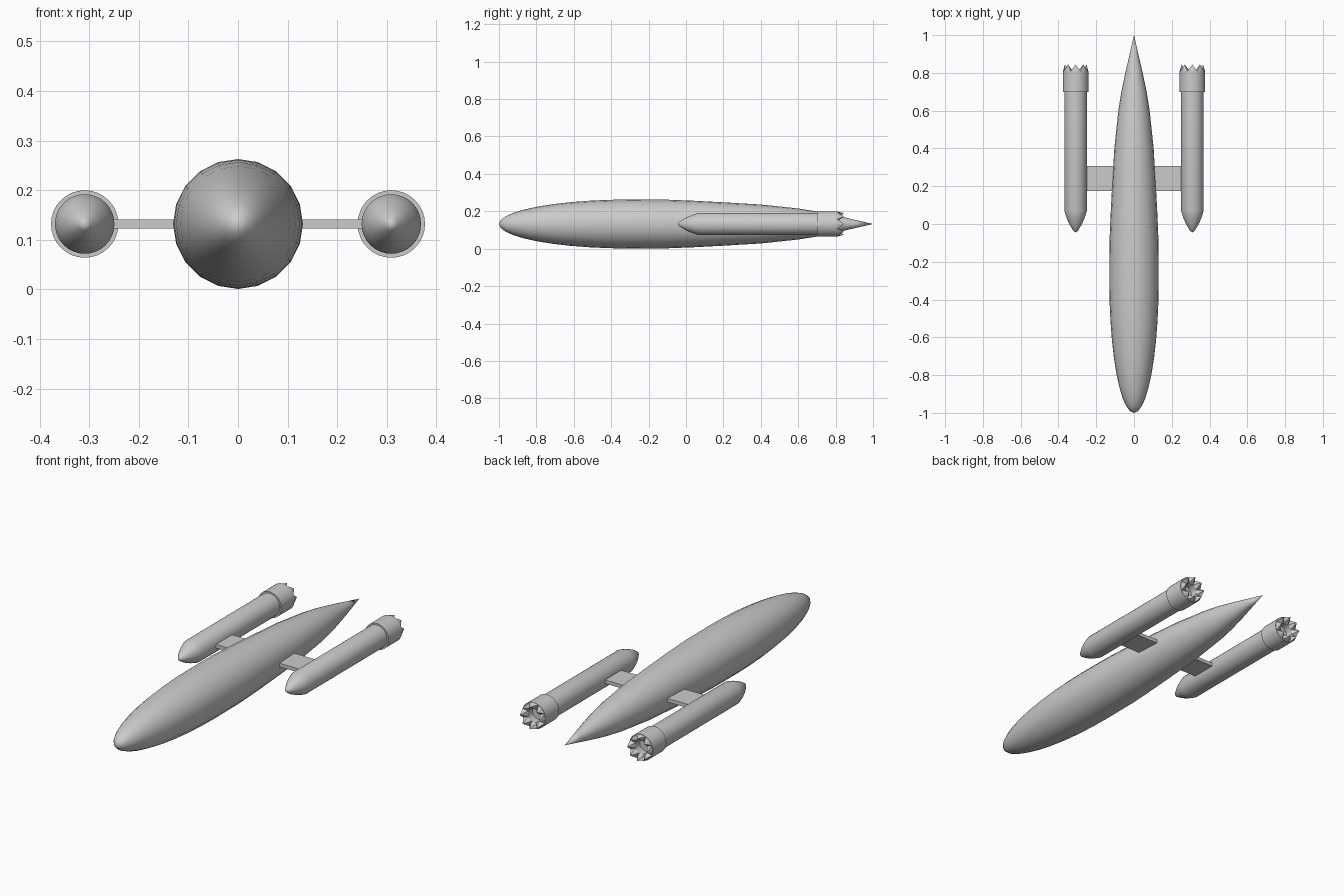
import bpy, bmesh, math

if "Cube" in bpy.data.objects:
    bpy.data.objects.remove(bpy.data.objects["Cube"])

GREY = (0.6, 0.6, 0.6, 1)
mat = bpy.data.materials.new("hull grey")
mat.use_nodes = True
mat.diffuse_color = GREY
mat.node_tree.nodes["Principled BSDF"].inputs["Base Color"].default_value = GREY

AXIS_Z = 0.132      # height of the centre line
POD_X = 0.309       # sideways offset of the engine pods


def finish(bm, name, x=0.0, smooth=None):
    bmesh.ops.remove_doubles(bm, verts=bm.verts, dist=0.0001)
    bmesh.ops.recalc_face_normals(bm, faces=bm.faces)
    mesh = bpy.data.meshes.new(name)
    bm.to_mesh(mesh)
    bm.free()
    mesh.materials.append(mat)
    ob = bpy.data.objects.new(name, mesh)
    bpy.context.collection.objects.link(ob)
    ob.location = (x, 0, AXIS_Z)
    if smooth:
        bpy.ops.object.select_all(action="DESELECT")
        ob.select_set(True)
        bpy.context.view_layer.objects.active = ob
        bpy.ops.object.shade_smooth_by_angle(angle=math.radians(smooth))
    return ob


def polar(r, angle, y):
    return (r * math.sin(angle), y, r * math.cos(angle))


def lathe(name, profile, sides, x=0.0, smooth=30):
    """Spin (y, radius) points around the y axis."""
    bm = bmesh.new()
    rings = [[bm.verts.new(polar(r, math.tau * i / sides, y)) for i in range(sides)]
             for y, r in profile]
    for a, b in zip(rings, rings[1:]):
        for i in range(sides):
            j = (i + 1) % sides
            bm.faces.new((a[i], a[j], b[j], b[i]))
    return finish(bm, name, x, smooth)


# Hull: elliptical nose, then a long taper to a pointed tail
nose = [(-0.3 - 0.7 * math.cos(t), 0.131 * math.sin(t))
        for t in (math.pi / 2 * k / 10 for k in range(11))]
tail = [(-0.1, 0.13), (0.05, 0.124), (0.2, 0.116), (0.4, 0.104), (0.6, 0.083),
        (0.7, 0.067), (0.8, 0.046), (0.9, 0.023), (1.0, 0)]
lathe("hull", nose + tail, 20, smooth=40)

# Engine pod with its collar and recessed exhaust
POD = [(-0.045, 0), (-0.035, 0.013), (0.0, 0.034), (0.035, 0.049), (0.07, 0.06),
       (0.7, 0.06), (0.7, 0.068), (0.81, 0.068), (0.81, 0.036), (0.77, 0.036), (0.77, 0)]


def exhaust_teeth(name, x, count=8):
    """Ring of pointed pyramids around the exhaust."""
    bm = bmesh.new()
    for k in range(count):
        mid = math.tau * k / count
        half = math.pi / count
        base = [bm.verts.new(polar(r, mid + s * half, 0.809))
                for r, s in ((0.067, -1), (0.067, 1), (0.037, 1), (0.037, -1))]
        crown = bm.verts.new(polar(0.067, mid, 0.809))
        tip = bm.verts.new(polar(0.057, mid, 0.845))
        loop = [base[0], crown] + base[1:]
        for a, b in zip(loop, loop[1:] + loop[:1]):
            bm.faces.new((a, b, tip))
    return finish(bm, name, x)


for side, sx in (("left", 1), ("right", -1)):
    lathe(side + "_engine_pod", POD, 32, sx * POD_X, 35)
    exhaust_teeth(side + "_exhaust_teeth", sx * POD_X)

    # Pylon joining the pod to the hull
    bm = bmesh.new()
    bmesh.ops.create_cube(bm, size=1)
    bmesh.ops.scale(bm, vec=(0.17, 0.132, 0.019), verts=bm.verts)
    bmesh.ops.translate(bm, vec=(0, 0.242, 0), verts=bm.verts)
    finish(bm, side + "_pylon", sx * 0.18)
